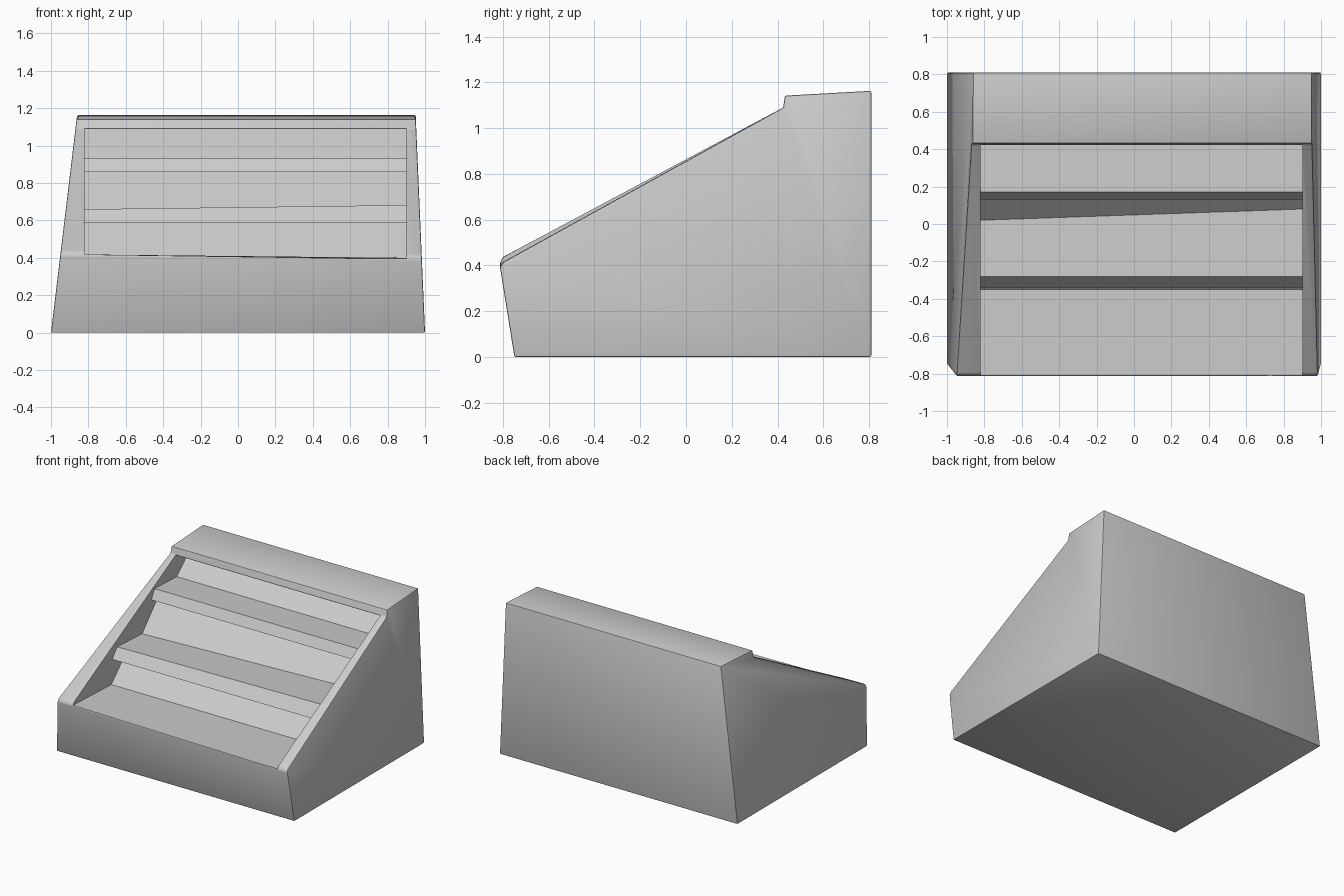
import bpy, bmesh

if "Cube" in bpy.data.objects:
    bpy.data.objects.remove(bpy.data.objects["Cube"])


def prism(name, left, right, x_left, x_right):
    """Solid between two (y, z) profiles; x_left / x_right give x from height."""
    bm = bmesh.new()
    a = [bm.verts.new((x_left(z), y, z)) for y, z in left]
    b = [bm.verts.new((x_right(z), y, z)) for y, z in right]
    bm.faces.new(a)
    bm.faces.new(b[::-1])
    n = len(a)
    for i in range(n):
        j = (i + 1) % n
        bm.faces.new((a[j], a[i], b[i], b[j]))
    bmesh.ops.recalc_face_normals(bm, faces=bm.faces)
    mesh = bpy.data.meshes.new(name)
    bm.to_mesh(mesh)
    bm.free()
    obj = bpy.data.objects.new(name, mesh)
    bpy.context.collection.objects.link(obj)
    return obj


# Outer body: leaning sides, sloping top and a raised ridge at the back
def body_profile(lip):
    return [(-0.75, 0), (0.81, 0), (0.81, 1.163), (0.432, 1.142),
            (0.425, 1.09), (-0.80, lip + 0.012), (-0.813, lip - 0.01)]


body = prism("stepped_body", body_profile(0.425), body_profile(0.402),
             lambda z: -1 + 0.12 * z, lambda z: 1 - 0.043 * z)
bevel = body.modifiers.new("soft_edges", 'BEVEL')
bevel.width = 0.007
bevel.segments = 2
bevel.limit_method = 'ANGLE'


# Recess: floor, two undercut shelves with slanted lips, hood under the ridge
def recess_profile(front, crease_y, crest):
    return [(-0.86, front), (-0.35, 0.40), (-0.16, 0.588), (-0.34, 0.588),
            (-0.28, crest), (crease_y, crest - 0.015),
            (crease_y + 0.2, 0.86), (0.13, 0.86),
            (0.17, 0.93), (0.435, 0.92), (0.62, 1.088), (0.424, 1.088),
            (0.36, 1.3), (-0.86, 1.3)]


cutter = prism("recess_cutter", recess_profile(0.42, 0.02, 0.66),
               recess_profile(0.395, 0.08, 0.682),
               lambda z: -0.82, lambda z: 0.90)
cutter.hide_render = True

cut = body.modifiers.new("recess", 'BOOLEAN')
cut.operation = 'DIFFERENCE'
cut.solver = 'EXACT'
cut.object = cutter

# Bake the modifiers and drop the helper
bpy.context.view_layer.objects.active = body
body.select_set(True)
for mod in list(body.modifiers):
    bpy.ops.object.modifier_apply(modifier=mod.name)
bpy.data.objects.remove(cutter)
bpy.ops.object.shade_smooth_by_angle(angle=0.5)
